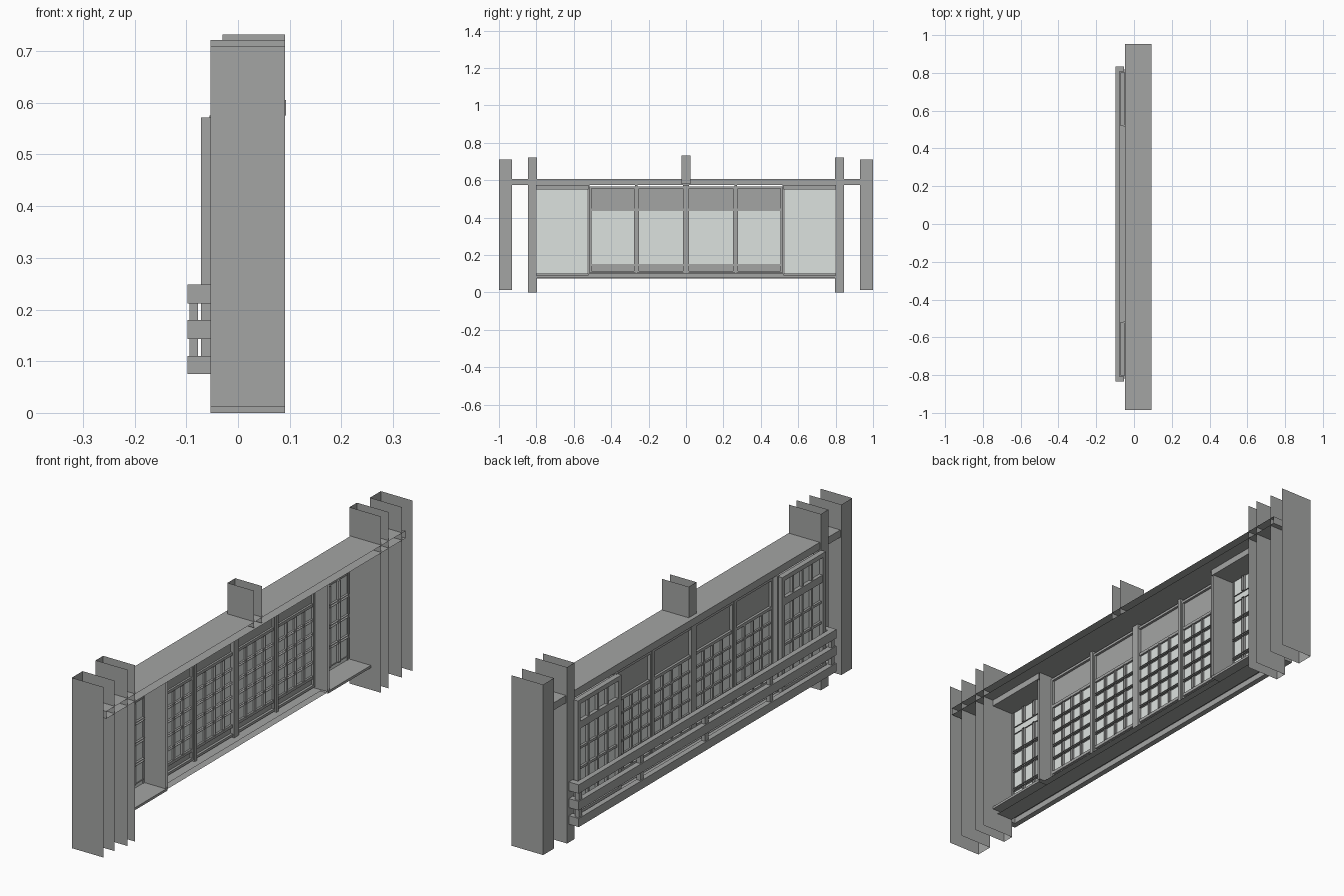
import bpy, bmesh

if "Cube" in bpy.data.objects:
    bpy.data.objects.remove(bpy.data.objects["Cube"])


def colour(name, rgb):
    m = bpy.data.materials.new(name)
    m.diffuse_color = (*rgb, 1)
    m.use_nodes = True
    m.node_tree.nodes["Principled BSDF"].inputs["Base Color"].default_value = m.diffuse_color
    return m


timber = colour("timber_grey", (0.37, 0.375, 0.37))
paper = colour("pale_pane", (0.72, 0.76, 0.74))


def boxes(name, items, skip="", mat=timber):
    """One object from boxes (x0,x1,y0,y1,z0,z1); skip lists open sides."""
    bm = bmesh.new()
    sides = {"-x": (0, 1, 3, 2), "+x": (4, 6, 7, 5), "-y": (0, 4, 5, 1),
             "+y": (2, 3, 7, 6), "-z": (0, 2, 6, 4), "+z": (1, 5, 7, 3)}
    for x0, x1, y0, y1, z0, z1 in items:
        v = [bm.verts.new((x, y, z)) for x in (x0, x1) for y in (y0, y1) for z in (z0, z1)]
        for key, idx in sides.items():
            if key not in skip.split():
                bm.faces.new([v[i] for i in idx])
    loose = [v for v in bm.verts if not v.link_faces]
    bmesh.ops.delete(bm, geom=loose, context='VERTS')
    me = bpy.data.meshes.new(name)
    bm.to_mesh(me)
    bm.free()
    ob = bpy.data.objects.new(name, me)
    bpy.context.collection.objects.link(ob)
    me.materials.append(mat)
    return ob


def pane(name, x, y0, y1, z0, z1, mat=timber):
    """A single upright sheet facing the street."""
    return boxes(name, [(x, x, y0, y1, z0, z1)], "+x -y +y -z +z", mat)


def both(b):
    """A box and its mirror across y = 0."""
    return [b, (b[0], b[1], -b[3], -b[2], b[4], b[5])]


def frame(x0, x1, y0, y1, z0, z1, w):
    """Four boxes around a window opening."""
    return [(x0, x1, y0, y0 + w, z0, z1), (x0, x1, y1 - w, y1, z0, z1),
            (x0, x1, y0 + w, y1 - w, z0, z0 + w), (x0, x1, y0 + w, y1 - w, z1 - w, z1)]


def lattice(name, x0, x1, y0, y1, z0, z1, cols, rows, w):
    """Open-backed bars dividing a pane."""
    up = [y0 + (y1 - y0) * i / cols for i in range(1, cols)]
    across = [z0 + (z1 - z0) * i / rows for i in range(1, rows)]
    boxes(name, [(x0, x1, y - w / 2, y + w / 2, z0, z1) for y in up]
          + [(x0 + .002, x1, y0, y1, z - w / 2, z + w / 2) for z in across], "+x")


# Posts: channels open at the back, top and bottom
boxes("outer_posts", both((-.053, .091, .93, 1.0, .012, .71)), "+x -z +z")
boxes("inner_posts", both((-.053, .091, .797, .845, 0, .722)), "+x -z +z")
boxes("centre_post", [(-.03, .091, -.025, .025, .58, .732)], "+x -z +z")

# Long beam and sill, open at the back
boxes("top_beam", [(-.048, .093, -.985, .952, .575, .605)], "+x")
boxes("sill", [(-.05, .02, -.797, .797, .077, .1)], "+x")
boxes("balcony_floor", [(-.09, -.05, -.82, .82, .08, .098)], "+x -x -y +y -z")

# Four central windows
X = -.022
edges = [-.52, -.265, 0, .265, .52]
for i in range(4):
    a, b = edges[i] + .004, edges[i + 1] - .004
    boxes(f"window_frame_{i}", frame(X - .012, X + .01, a, b, .105, .565, .01))
    boxes(f"window_rails_{i}", [(X - .01, X + .008, a + .01, b - .01, .436, .448),
                                (X - .01, X + .008, a + .01, b - .01, .14, .152)])
    pane(f"transom_panel_{i}", X, a + .01, b - .01, .445, .555)
    pane(f"foot_panel_{i}", X, a + .01, b - .01, .115, .142)
    pane(f"window_pane_{i}", X, a + .01, b - .01, .15, .438, paper)
    lattice(f"window_lattice_{i}", X - .009, X + .009, a + .01, b - .01, .15, .438, 4, 5, .008)
boxes("mullions", [(X - .014, X + .016, y - w, y + w, .1, .575)
                   for y, w in ((-.265, .007), (0, .016), (.265, .007))])

# Projecting side bays
boxes("bay_inner_walls", both((-.055, .044, .515, .528, .1, .575)), "+x")
for s, (y0, y1) in (("right", (.52, .802)), ("left", (-.802, -.52))):
    boxes(f"bay_frame_{s}", frame(-.072, -.05, y0, y1, .1, .572, .018), "+x")
    boxes(f"bay_crossbar_{s}", [(-.07, -.05, y0 + .018, y1 - .018, .452, .482)], "+x")
    pane(f"bay_pane_{s}", -.055, y0 + .005, y1 - .005, .1, .57, paper)
    lattice(f"bay_top_lattice_{s}", -.066, -.045, y0 + .018, y1 - .018, .482, .554, 4, 1, .01)
    lattice(f"bay_lattice_{s}", -.066, -.045, y0 + .018, y1 - .018, .118, .452, 4, 4, .01)
    boxes(f"bay_floor_{s}", [(-.055, .044, y0, y1, .09, .1)], "-x -y +y")
    boxes(f"bay_ceiling_{s}", [(-.055, .044, y0, y1, .55, .575)], "-x -y +y +z")

# Balcony rails with end returns
for i, (z0, z1) in enumerate(((.075, .11), (.143, .18), (.212, .248))):
    boxes(f"balcony_rail_{i}", [(-.098, -.076, -.834, .834, z0, z1)])
    boxes(f"balcony_return_{i}", both((-.076, -.053, .808, .834, z0, z1)))

# Balusters
boxes("balusters", both((-.094, -.077, .808, .828, .08, .245))
      + both((-.094, -.077, .41, .43, .08, .245)) + [(-.094, -.077, -.01, .01, .08, .245)])
